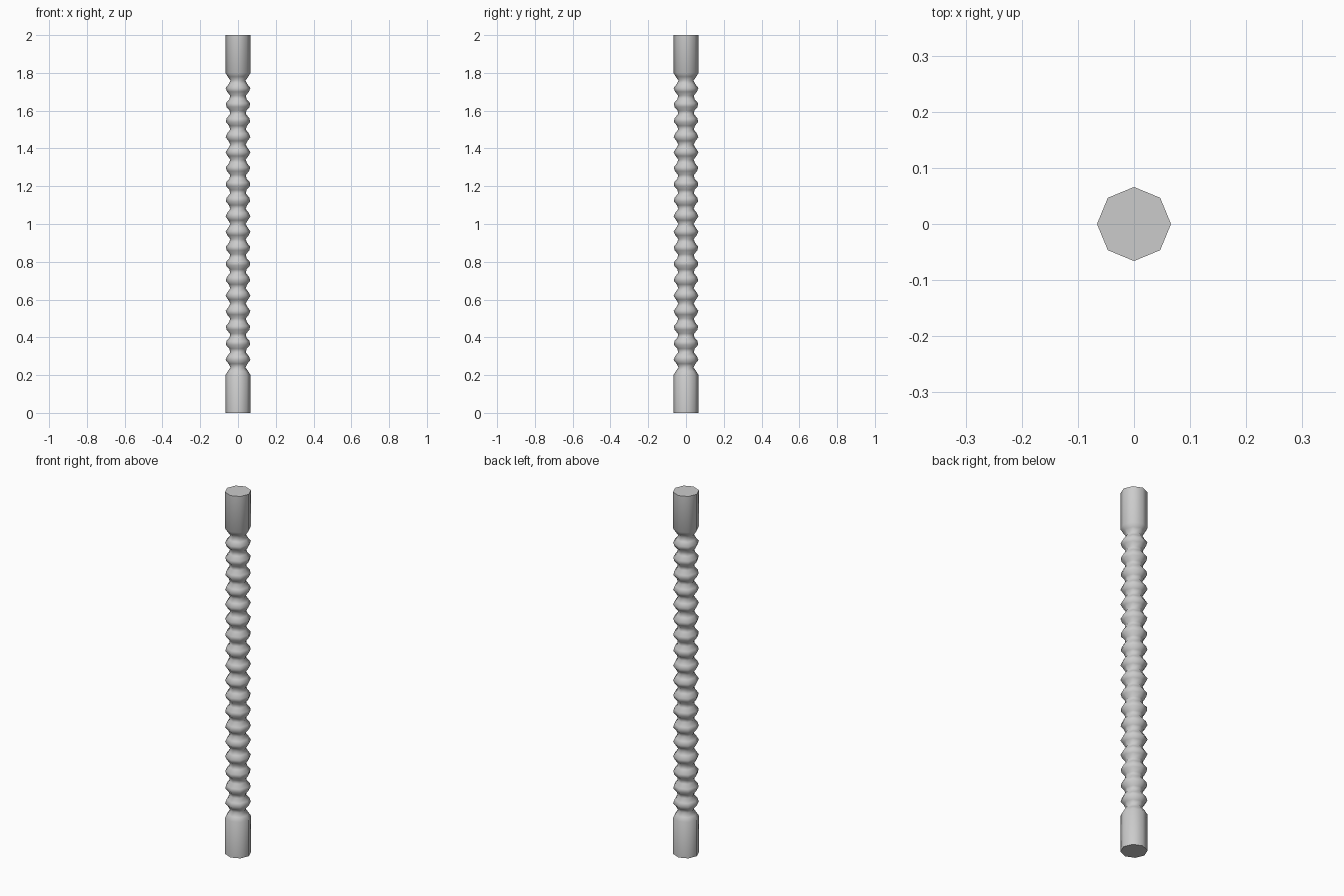
import bpy, bmesh, math

if "Cube" in bpy.data.objects:
    bpy.data.objects.remove(bpy.data.objects["Cube"])

SIDES, R_MAX, R_MIN = 8, 0.066, 0.04
Z0, Z1, RIDGES, STEPS = 0.2, 1.8, 19, 80

# Profile: plain collar, sampled cosine ridges, plain collar
mid, amp = (R_MAX + R_MIN) / 2, (R_MAX - R_MIN) / 2
profile = [(R_MAX, 0.0)]
for i in range(STEPS + 1):
    t = i / STEPS
    profile.append((mid + amp * math.cos(2 * math.pi * RIDGES * t), Z0 + (Z1 - Z0) * t))
profile.append((R_MAX, 2.0))

# Octagonal lathe with end caps
bm = bmesh.new()
rings = []
for r, z in profile:
    rings.append([bm.verts.new((r * math.cos(2 * math.pi * k / SIDES),
                                r * math.sin(2 * math.pi * k / SIDES), z))
                  for k in range(SIDES)])
for a, b in zip(rings, rings[1:]):
    for k in range(SIDES):
        n = (k + 1) % SIDES
        bm.faces.new((a[k], a[n], b[n], b[k]))
bm.faces.new(rings[0][::-1])
bm.faces.new(rings[-1])
mesh = bpy.data.meshes.new("ridged_rod")
bm.to_mesh(mesh)
bm.free()

rod = bpy.data.objects.new("ridged_rod", mesh)
bpy.context.collection.objects.link(rod)

# Smooth sides, crisp caps
bpy.context.view_layer.objects.active = rod
rod.select_set(True)
bpy.ops.object.shade_smooth_by_angle(angle=math.radians(75))
